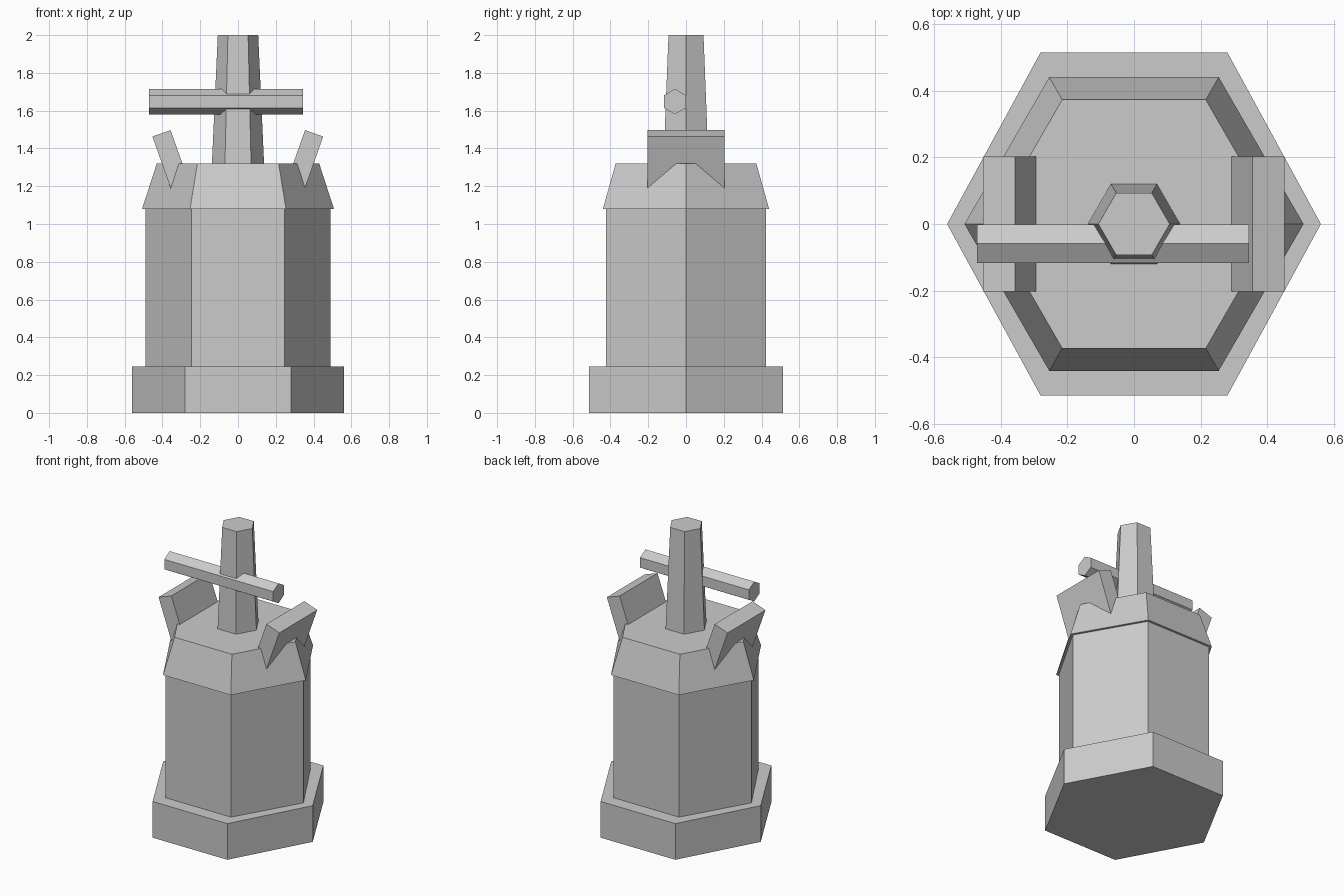
import bpy, bmesh, math
from mathutils import Matrix, Vector

if "Cube" in bpy.data.objects:
    bpy.data.objects.remove(bpy.data.objects["Cube"])


def frustum(name, r0, r1, z0, z1, y_scale=1.0, spin=0.0, matrix=Matrix()):
    """Closed six-sided prism or taper along local z, corners on +-x."""
    bm = bmesh.new()
    rings = []
    for r, z in ((r0, z0), (r1, z1)):
        ring = []
        for i in range(6):
            a = spin + i * math.pi / 3
            ring.append(bm.verts.new((r * math.cos(a), r * math.sin(a) * y_scale, z)))
        rings.append(ring)
    low, high = rings
    bm.faces.new(low[::-1])
    bm.faces.new(high)
    for i in range(6):
        j = (i + 1) % 6
        bm.faces.new((low[i], low[j], high[j], high[i]))
    return finish(name, bm, matrix)


def finish(name, bm, matrix=Matrix()):
    bm.transform(matrix)
    bmesh.ops.recalc_face_normals(bm, faces=bm.faces)
    mesh = bpy.data.meshes.new(name)
    bm.to_mesh(mesh)
    bm.free()
    obj = bpy.data.objects.new(name, mesh)
    bpy.context.collection.objects.link(obj)
    return obj


# Stacked hexagonal main parts
frustum("base", 0.56, 0.56, 0.0, 0.245, y_scale=1.06)
frustum("body", 0.49, 0.49, 0.245, 1.08)
frustum("cap", 0.508, 0.43, 1.08, 1.32)
frustum("spout", 0.138, 0.107, 1.32, 2.0)

# Horizontal crossbar, off-centre, passing through the front of the spout
to_x = Matrix.Translation((0, -0.059, 1.648)) @ Matrix.Rotation(math.pi / 2, 4, 'Y')
frustum("crossbar", 0.067, 0.067, -0.47, 0.345, matrix=to_x)

# Tilted plates leaning outwards from the cap on both sides
length, thick, width = 0.34, 0.102, 0.405
for side, label in ((-1, "left_plate"), (1, "right_plate")):
    bm = bmesh.new()
    bmesh.ops.create_cube(bm, size=1.0)
    bmesh.ops.scale(bm, vec=(thick, width, length), verts=bm.verts)
    bmesh.ops.translate(bm, vec=(0, 0, -length / 2), verts=bm.verts)
    place = (Matrix.Translation((side * 0.404 - 0.001, 0, 1.48))
             @ Matrix.Rotation(side * math.radians(19.5), 4, 'Y'))
    finish(label, bm, place)
